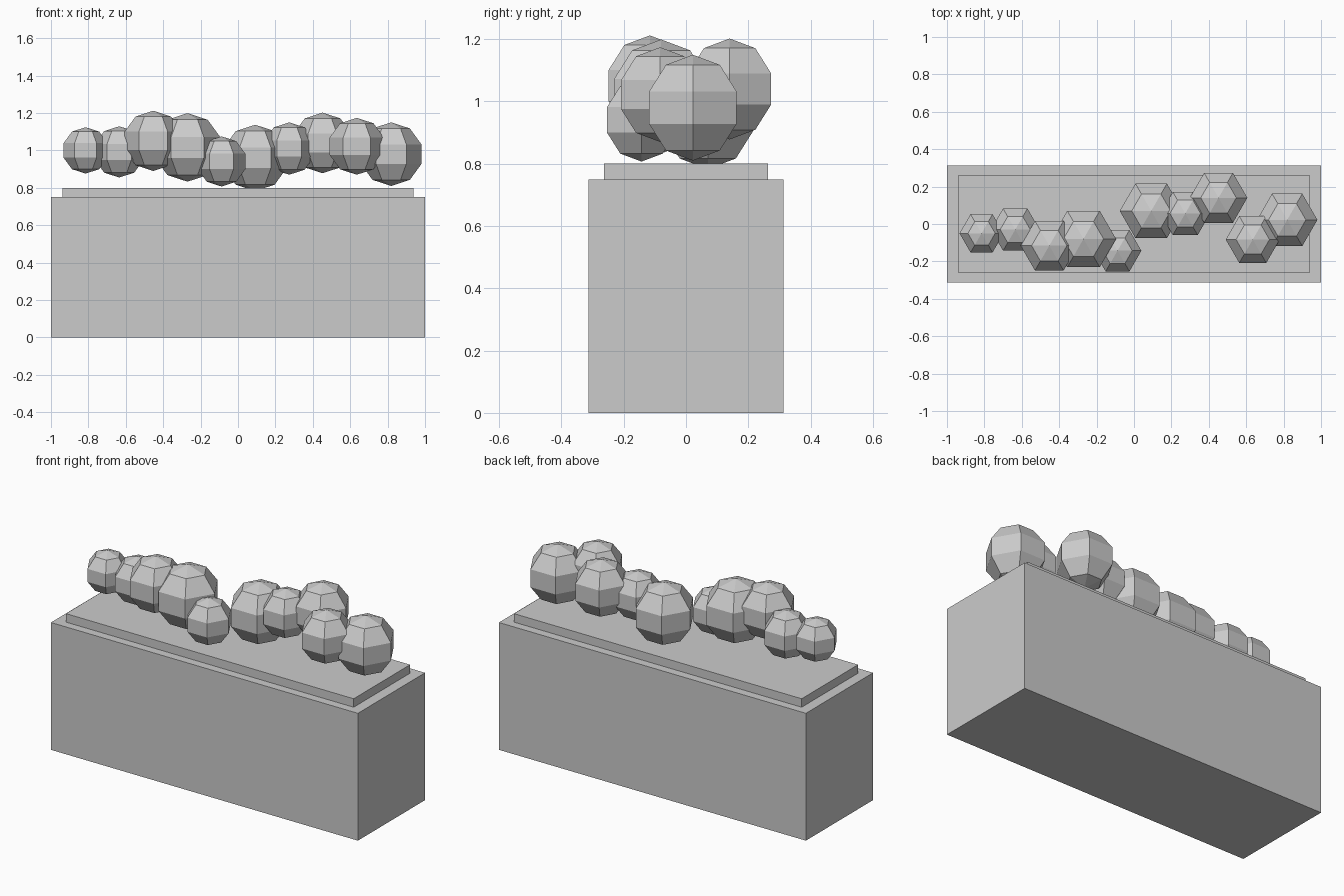
import bpy, bmesh, math
from mathutils import Vector, Matrix

if "Cube" in bpy.data.objects:
    bpy.data.objects.remove(bpy.data.objects["Cube"])


def finish(bm, name):
    bmesh.ops.recalc_face_normals(bm, faces=bm.faces)
    mesh = bpy.data.meshes.new(name)
    bm.to_mesh(mesh)
    bm.free()
    obj = bpy.data.objects.new(name, mesh)
    bpy.context.collection.objects.link(obj)
    return obj


def box(name, sx, sy, z0, z1):
    bm = bmesh.new()
    bmesh.ops.create_cube(bm, size=1)
    bmesh.ops.scale(bm, vec=(sx, sy, z1 - z0), verts=bm.verts)
    bmesh.ops.translate(bm, vec=(0, 0, (z0 + z1) / 2), verts=bm.verts)
    return finish(bm, name)


def low_poly_ball(name, x, y, z, r, segments=6, rings=5):
    # Half-circle profile starting on +x, spun so corners point along x
    bm = bmesh.new()
    angles = [math.pi * i / rings for i in range(rings + 1)]
    verts = [bm.verts.new((r * math.sin(a), 0, r * math.cos(a))) for a in angles]
    edges = [bm.edges.new(pair) for pair in zip(verts, verts[1:])]
    bmesh.ops.spin(bm, geom=verts + edges, cent=(0, 0, 0), axis=(0, 0, 1),
                   angle=math.tau, steps=segments, use_duplicate=False)
    bmesh.ops.remove_doubles(bm, verts=bm.verts, dist=0.001)
    obj = finish(bm, name)
    obj.location = (x, y, z)
    return obj


# Planter box and soil slab
box("planter_box", 2.0, 0.625, 0.0, 0.75)
box("soil", 1.875, 0.525, 0.75, 0.80)

# Row of faceted shrubs: x, y, z, radius
shrubs = [
    (-0.815, -0.050, 1.000, 0.124),
    (-0.635, -0.030, 0.992, 0.137),
    (-0.453, -0.116, 1.051, 0.161),
    (-0.270, -0.080, 1.016, 0.183),
    (-0.088, -0.143, 0.941, 0.134),
    (0.092, 0.070, 0.960, 0.177),
    (0.274, 0.056, 1.010, 0.140),
    (0.452, 0.140, 1.040, 0.162),
    (0.635, -0.083, 1.022, 0.152),
    (0.819, 0.022, 0.980, 0.170),
]
for i, s in enumerate(shrubs, 1):
    low_poly_ball(f"shrub_{i}", *s)
